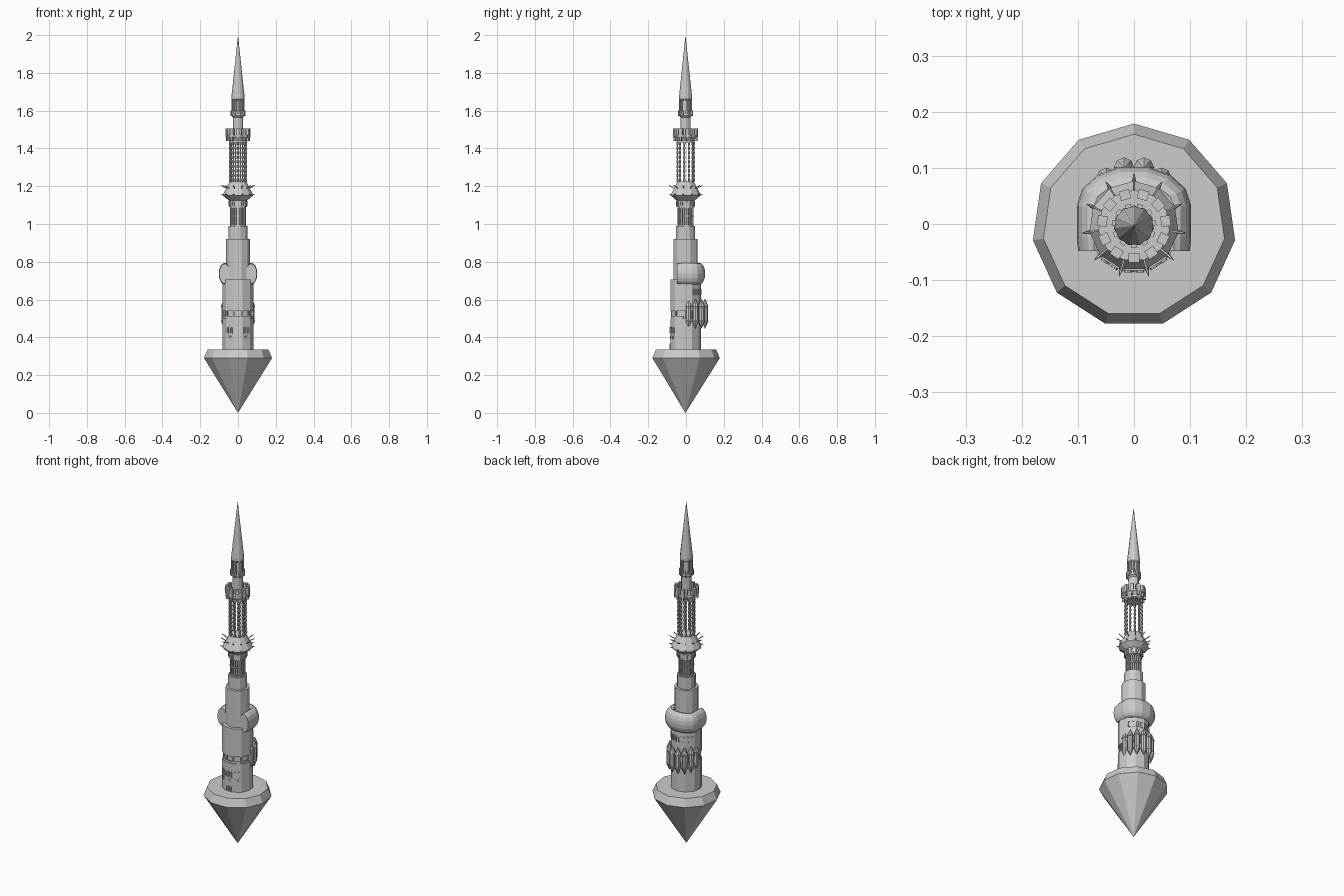
import bpy, bmesh, math
from mathutils import Matrix, Vector

if "Cube" in bpy.data.objects:
    bpy.data.objects.remove(bpy.data.objects["Cube"])

N = 11                      # sides of the tower
STEP = 2 * math.pi / N
AXIS_Y = -0.003             # tower axis, so the bounds are centred


def finish(bm, name):
    bmesh.ops.recalc_face_normals(bm, faces=bm.faces)
    me = bpy.data.meshes.new(name)
    bm.to_mesh(me)
    bm.free()
    ob = bpy.data.objects.new(name, me)
    ob.location.y = AXIS_Y
    bpy.context.collection.objects.link(ob)
    return ob


def skin(bm, rings, cap=True):
    """Join vertex loops into a closed skin."""
    for a, b in zip(rings, rings[1:]):
        n = max(len(a), len(b))
        for i in range(n):
            j = (i + 1) % n
            vs = [a[i % len(a)], a[j % len(a)], b[j % len(b)], b[i % len(b)]]
            bm.faces.new(list(dict.fromkeys(vs)))
    if cap:
        for r in (rings[0], rings[-1]):
            if len(r) > 2:
                bm.faces.new(r)


def lathe(bm, prof, n=N, cx=0.0, cy=0.0):
    rings = []
    for r, z in prof:
        m = n if r > 0 else 1
        rings.append([bm.verts.new((cx + r * math.sin(2 * math.pi * i / n),
                                    cy + r * math.cos(2 * math.pi * i / n), z))
                      for i in range(m)])
    skin(bm, rings)


def turned(name, prof):
    bm = bmesh.new()
    lathe(bm, prof)
    return finish(bm, name)


def place(ang, r, z):
    """Frame on the tower: local y points outward at this angle from +y."""
    return Matrix.Rotation(-ang, 4, 'Z') @ Matrix.Translation((0, r, z))


def box(bm, mat, size):
    bmesh.ops.create_cube(bm, size=1, matrix=mat @ Matrix.Diagonal((*size, 1)))


def arch(bm, mat, w, h, t=0.002, d=0.004):
    """Round-headed window frame standing d proud of the wall."""
    def outline(hw, hh):
        pts = [(-hw, -hh), (hw, -hh)]
        return pts + [(hw * math.cos(a), hh - hw + hw * math.sin(a))
                      for a in [k * math.pi / 4 for k in range(5)]]
    o, i = outline(w / 2, h / 2), outline(w / 2 - t, h / 2 - t)
    loops = [[bm.verts.new(mat @ Vector((x, y, z))) for x, z in ps]
             for ps, y in ((o, -d), (o, d), (i, d), (i, -d))]
    skin(bm, loops, cap=False)


# Inverted conical base and rim
turned("base_cone", [(0, 0), (0.182, 0.29), (0.163, 0.335)])

# Lower shaft with balcony groove, then the stepped upper shafts
turned("lower_shaft", [(0.083, 0.33), (0.083, 0.50), (0.066, 0.50), (0.066, 0.54),
                       (0.083, 0.54), (0.083, 0.705)])
turned("middle_shaft", [(0.065, 0.70), (0.065, 0.92), (0.051, 0.92), (0.051, 0.99)])

# Balcony posts in the groove
bm = bmesh.new()
for k in range(-2, 3):
    box(bm, place(math.pi + (k + 0.5) * STEP, 0.076, 0.52), (0.006, 0.006, 0.042))
    box(bm, place(math.pi + k * STEP, 0.074, 0.506), (0.044, 0.004, 0.012))
finish(bm, "balcony_posts")

# Front and back windows on the lower shaft
bm = bmesh.new()
FACE = 0.083 * math.cos(STEP / 2)
for k in (-1, 0, 1):
    a = math.pi + k * STEP
    for dx in (-0.011, 0.011):
        arch(bm, place(a, FACE, 0.437) @ Matrix.Translation((dx, 0, 0)), 0.013, 0.034)
    for tilt in (-0.8, 0.8):
        box(bm, place(a, FACE, 0.40) @ Matrix.Rotation(tilt, 4, 'Y'), (0.004, 0.006, 0.022))
for dx in (-0.009, 0.009):
    arch(bm, place(math.pi, FACE, 0.352) @ Matrix.Translation((dx, 0, 0)), 0.013, 0.03)
for k in (0.5, 1.5, -0.5, -1.5):
    for dx in (-0.011, 0.011):
        arch(bm, place(k * STEP, FACE, 0.64) @ Matrix.Translation((dx, 0, 0)), 0.013, 0.034)
finish(bm, "shaft_windows")

# Cluster of oriels wrapped around the back
bm = bmesh.new()
for deg in (14, 42, 70, 97):
    for s in (-1, 1):
        a = math.radians(deg)
        lathe(bm, [(0, 0.445), (0.008, 0.462), (0.018, 0.487), (0.015, 0.49), (0.015, 0.56),
                   (0.018, 0.563), (0.009, 0.588), (0, 0.605)], 8,
              s * 0.073 * math.sin(a), 0.026 + 0.08 * math.cos(a))
finish(bm, "oriels")

# Oval gallery: an ellipse swept in a U around the back
bm = bmesh.new()
path = [(0.071, -0.045, 90, 0.92), (0.071, -0.02, 90, 1), (0.071, 0.035, 90, 1)]
path += [(0.071 * math.sin(math.radians(d)), 0.035 + 0.041 * math.cos(math.radians(d)), d, 1)
         for d in (65, 40, 15)]
path += [(-x, y, -d, s) for x, y, d, s in reversed(path)]
rings = []
for x, y, d, s in path:
    t = math.radians(d)
    ring = []
    for k in range(16):
        q = 2 * math.pi * k / 16
        u = 0.031 * s * math.cos(q)
        ring.append(bm.verts.new((x + u * math.sin(t), y + u * math.cos(t),
                                  0.737 + 0.057 * s * math.sin(q))))
    rings.append(ring)
skin(bm, rings)
finish(bm, "oval_gallery")

# Arcaded drum: core, rings and slender columns
bm = bmesh.new()
lathe(bm, [(0.035, 0.985), (0.035, 1.095)])
for z in (0.99, 1.04, 1.085):
    lathe(bm, [(0.043, z), (0.043, z + 0.006)])
for i in range(2 * N):
    box(bm, place(i * STEP / 2, 0.039, 1.04), (0.004, 0.005, 0.1))
finish(bm, "arcaded_drum")

# Flared roof with pointed spikes at its corners
turned("flared_roof", [(0.049, 1.09), (0.049, 1.125), (0.056, 1.13), (0.080, 1.15),
                       (0.080, 1.157), (0.046, 1.22), (0.046, 1.226)])
bm = bmesh.new()
for i in range(N):
    m = place(i * STEP, 0.084, 1.157) @ Matrix.Rotation(-math.radians(80), 4, 'X')
    bmesh.ops.create_cone(bm, cap_ends=True, segments=5, radius1=0.006, radius2=0,
                          depth=0.022, matrix=m)
    box(bm, place(i * STEP, 0.064, 1.19) @ Matrix.Rotation(-math.radians(61), 4, 'X'),
        (0.003, 0.004, 0.06))
    arch(bm, place((i + 0.5) * STEP, 0.047, 1.108), 0.014, 0.026)
finish(bm, "roof_spikes")

# Open ring of beaded columns
bm = bmesh.new()
BEADS = 9
pitch = 0.215 / BEADS
for i in range(N):
    prof = []
    for b in range(BEADS):
        z = 1.222 + b * pitch
        prof += [(0.0025, z), (0.006, z + pitch * 0.35), (0.006, z + pitch * 0.65)]
    prof.append((0.0025, 1.222 + 0.215))
    lathe(bm, prof, 6, 0.044 * math.sin(i * STEP), 0.044 * math.cos(i * STEP))
finish(bm, "beaded_columns")

# Crown platform with merlons and hanging brackets
turned("crown_platform", [(0.049, 1.432), (0.049, 1.44), (0.060, 1.457), (0.064, 1.46),
                          (0.064, 1.472), (0.028, 1.472)])
bm = bmesh.new()
for i in range(N):
    a = (i + 0.5) * STEP
    box(bm, place(a, 0.057, 1.483), (0.019, 0.017, 0.044))
    box(bm, place(a, 0.058, 1.452), (0.009, 0.012, 0.024))
finish(bm, "crown_merlons")

# Top turret: neck, small crenels and ribs
turned("top_turret", [(0.028, 1.46), (0.028, 1.565), (0.036, 1.575), (0.036, 1.583),
                      (0.029, 1.583), (0.029, 1.655), (0.035, 1.662), (0.035, 1.676)])
bm = bmesh.new()
for i in range(N):
    box(bm, place((i + 0.5) * STEP, 0.036, 1.586), (0.010, 0.007, 0.03))
    box(bm, place(i * STEP, 0.031, 1.635), (0.006, 0.007, 0.08))
finish(bm, "turret_crenels")

# Spire
turned("spire", [(0.035, 1.675), (0, 2.0)])
